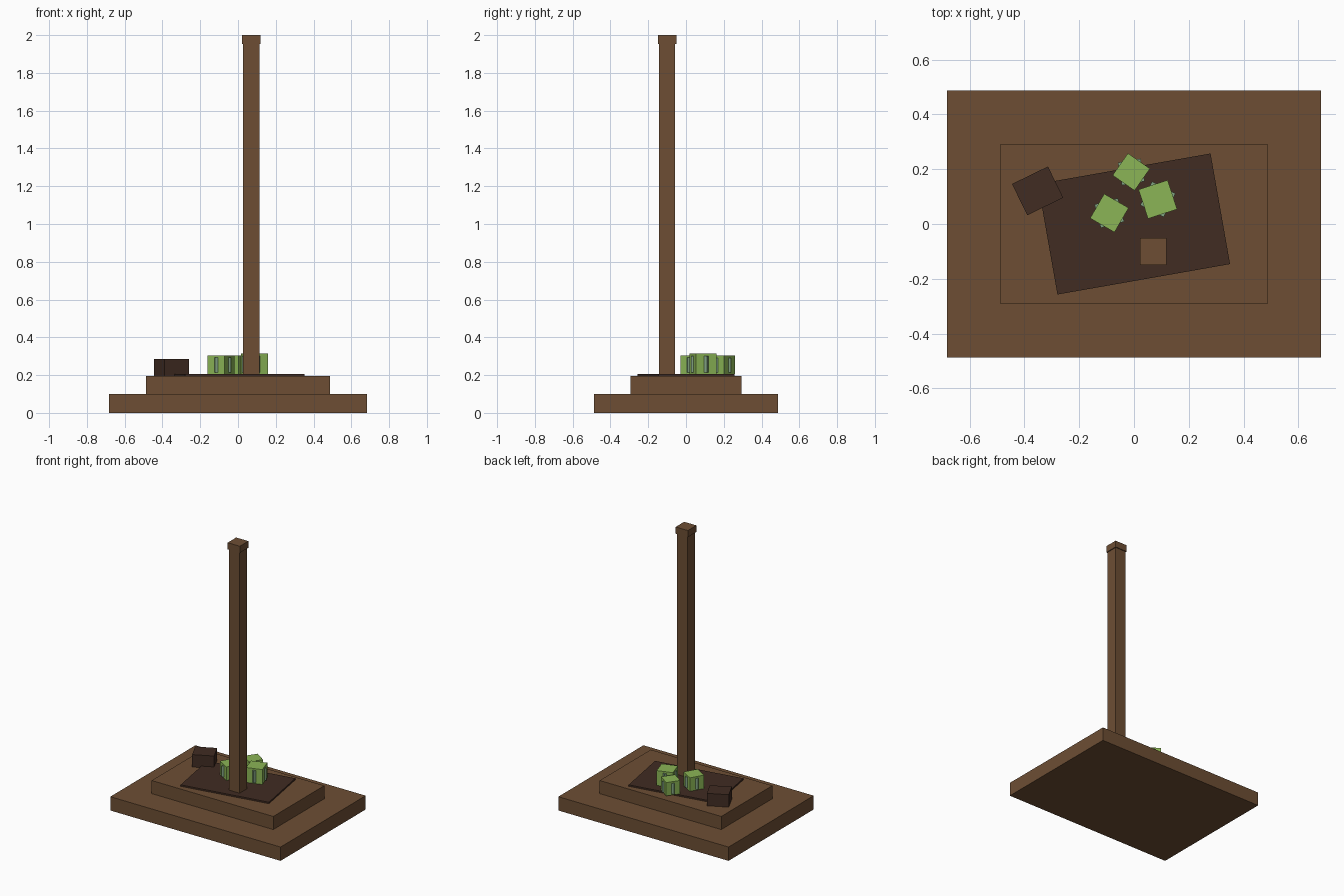
import bpy
from math import radians

cube = bpy.data.objects.get("Cube")
if cube:
    bpy.data.objects.remove(cube, do_unlink=True)


def material(name, color):
    m = bpy.data.materials.new(name)
    m.use_nodes = True
    m.diffuse_color = (*color, 1)
    m.node_tree.nodes["Principled BSDF"].inputs["Base Color"].default_value = (*color, 1)
    return m


wood = material("brown wood", (0.153, 0.076, 0.034))
dark = material("dark brown", (0.052, 0.025, 0.016))
green = material("leaf green", (0.258, 0.462, 0.092))
sage = material("grey green", (0.22, 0.36, 0.22))


def box(name, x, y, bottom, top, width, depth, mat, angle=0):
    bpy.ops.mesh.primitive_cube_add(size=1, location=(x, y, (bottom + top) / 2),
                                    rotation=(0, 0, radians(angle)))
    ob = bpy.context.object
    ob.name = name
    ob.scale = (width, depth, top - bottom)
    ob.data.materials.append(mat)
    return ob


# Stepped base
box("lower_step", 0, 0, 0, 0.1, 1.365, 0.975, wood)
box("upper_step", 0, 0, 0.1, 0.195, 0.975, 0.585, wood)

# Soil patch and loose block
box("soil_patch", 0, 0, 0.195, 0.206, 0.64, 0.41, dark, 10)
box("loose_block", -0.352, 0.121, 0.195, 0.285, 0.146, 0.127, dark, 26)

# Post and cap
box("post", 0.07, -0.1, 0.2, 1.955, 0.085, 0.085, wood)
box("post_cap", 0.07, -0.1, 1.952, 2, 0.098, 0.098, wood)

# Leafy tufts: a green block with a turned core poking through each side
for i, (x, y, top, size, angle) in enumerate([(-0.01, 0.19, 0.303, 0.098, -35),
                                              (0.087, 0.09, 0.314, 0.112, 18),
                                              (-0.09, 0.04, 0.304, 0.103, -30)]):
    box(f"tuft_{i + 1}", x, y, 0.206, top, size, size, green, angle)
    box(f"tuft_core_{i + 1}", x, y, 0.214, top - 0.012, size * 0.86, size * 0.86, sage, angle + 45)
